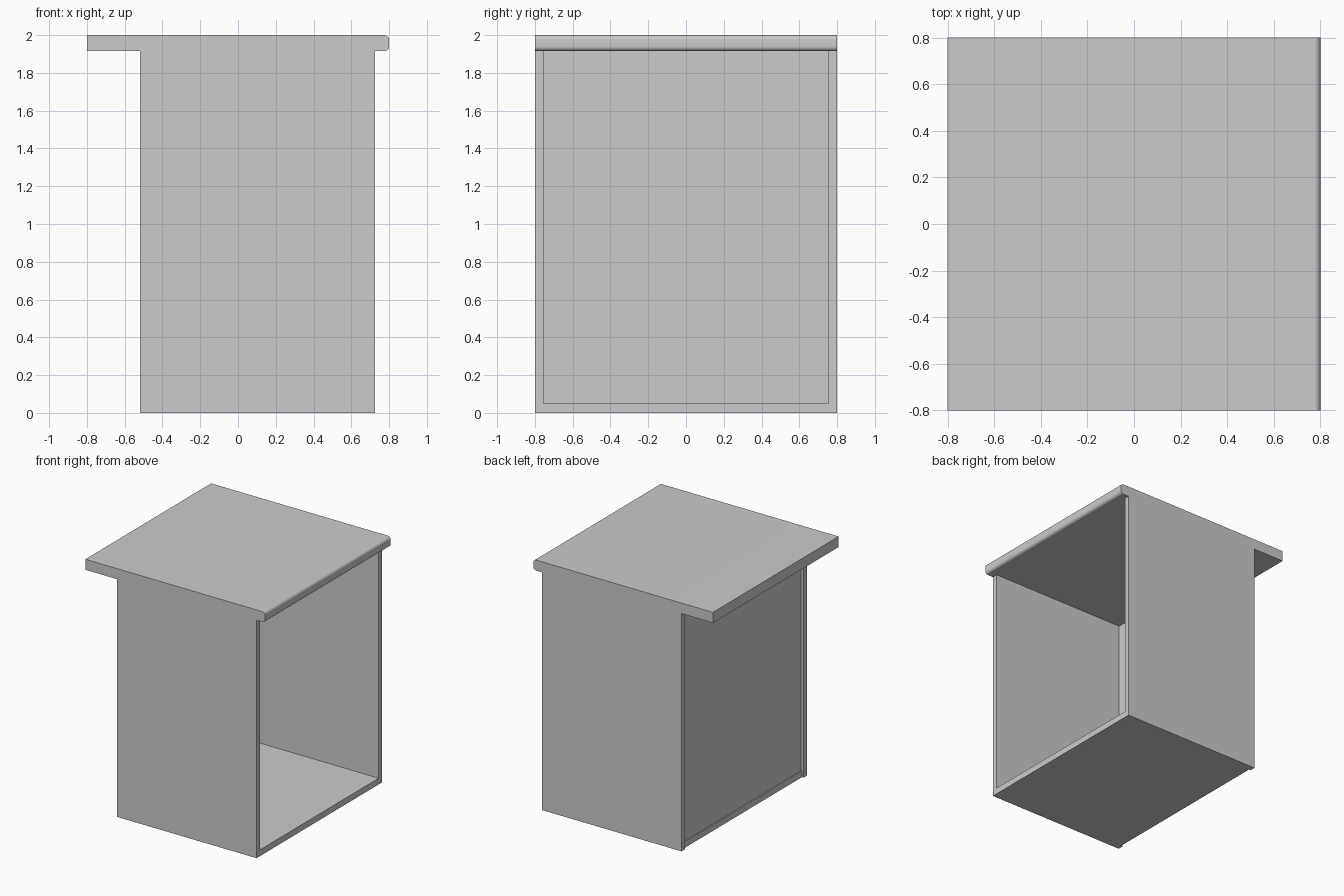
import bpy, math

if "Cube" in bpy.data.objects:
    bpy.data.objects.remove(bpy.data.objects["Cube"])

mat = bpy.data.materials.new("light grey")
mat.diffuse_color = (0.6, 0.6, 0.6, 1)
mat.use_nodes = True
mat.node_tree.nodes["Principled BSDF"].inputs["Base Color"].default_value = mat.diffuse_color


def extrude_profile(name, profile, y0, y1):
    """Solid from an (x, z) outline, swept along y."""
    n = len(profile)
    verts = [(x, y0, z) for x, z in profile] + [(x, y1, z) for x, z in profile]
    faces = [tuple(range(n)), tuple(reversed(range(n, 2 * n)))]
    faces += [(i, i + n, (i + 1) % n + n, (i + 1) % n) for i in range(n)]
    mesh = bpy.data.meshes.new(name)
    mesh.from_pydata(verts, [], faces)
    mesh.materials.append(mat)
    obj = bpy.data.objects.new(name, mesh)
    bpy.context.collection.objects.link(obj)
    return obj


def box(name, x0, x1, y0, y1, z0, z1):
    return extrude_profile(name, [(x0, z0), (x1, z0), (x1, z1), (x0, z1)], y0, y1)


W = 0.80       # half depth of the cabinet
T = 0.045      # board thickness
FRONT = 0.725  # open side
BACK = -0.52
TOP = 1.915    # underside of the worktop

# side boards
for name, s in (("left_side", -1), ("right_side", 1)):
    ys = sorted((s * W, s * (W - T)))
    box(name, BACK, FRONT, ys[0], ys[1], 0, TOP)

# floor board between the sides, slightly short at the back
box("floor_board", -0.505, FRONT, -W + T, W - T, 0, 0.05)

# thin recessed back panel
box("back_panel", -0.497, -0.487, -W + T, W - T, 0.05, TOP)

# worktop with a rounded front edge
R = 0.025
profile = [(-0.8, TOP)]
for cz, start in ((TOP + R, -90), (2.0 - R, 0)):
    for i in range(9):
        a = math.radians(start + 90 * i / 8)
        profile.append((0.8 - R + R * math.cos(a), cz + R * math.sin(a)))
profile.append((-0.8, 2.0))
top = extrude_profile("worktop", profile, -W, W)
bpy.context.view_layer.objects.active = top
top.select_set(True)
bpy.ops.object.shade_smooth_by_angle(angle=math.radians(30))
